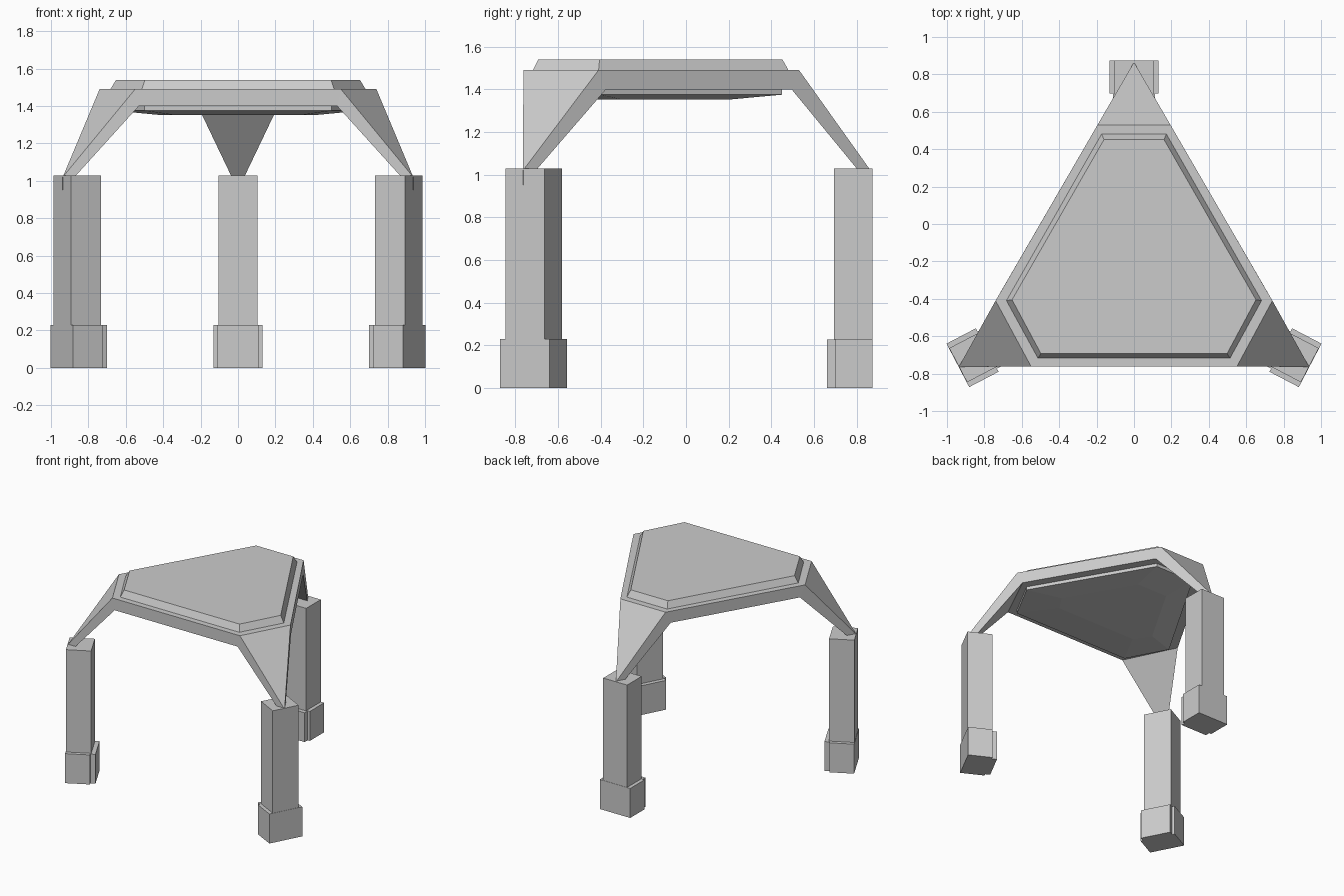
import bpy, bmesh, math
from mathutils import Matrix, Vector

if "Cube" in bpy.data.objects:
    bpy.data.objects.remove(bpy.data.objects["Cube"])


def make_object(name, bm):
    bmesh.ops.recalc_face_normals(bm, faces=bm.faces)
    mesh = bpy.data.meshes.new(name)
    bm.to_mesh(mesh)
    bm.free()
    obj = bpy.data.objects.new(name, mesh)
    bpy.context.collection.objects.link(obj)
    return obj


def mirrored(rear, side, front):
    """Truncated triangle outline, counter-clockwise, symmetric in x."""
    (a, b), (c, d), (e, f) = rear, side, front
    return [(a, b), (-a, b), (-c, d), (-e, f), (e, f), (c, d)]


def loft(name, rings):
    """Closed solid through (outline, z) rings."""
    bm = bmesh.new()
    levels = [[bm.verts.new((x, y, z)) for x, y in pts] for pts, z in rings]
    for lo, hi in zip(levels, levels[1:]):
        for i in range(6):
            j = (i + 1) % 6
            bm.faces.new((lo[i], lo[j], hi[j], hi[i]))
    bm.faces.new(levels[0])
    bm.faces.new(levels[-1])
    return make_object(name, bm)


# Frame: truncated triangle whose three corners fold down to points
bm = bmesh.new()
top = [bm.verts.new((x, y, 1.49)) for x, y in
       mirrored((0.195, 0.53), (0.74, -0.41), (0.55, -0.762))]
low = [bm.verts.new((x, y, 1.40)) for x, y in
       mirrored((0.215, 0.495), (0.72, -0.375), (0.53, -0.762))]
bm.faces.new(top)
bm.faces.new(low)
for i, (x, y) in zip((0, 2, 4), ((0, 0.865), (-0.937, -0.764), (0.937, -0.764))):
    tip, tip_low = bm.verts.new((x, y, 1.02)), bm.verts.new((x, y, 0.95))
    a, b, c = i, i + 1, (i + 2) % 6
    bm.faces.new((top[a], top[b], tip))
    bm.faces.new((low[a], low[b], tip_low))
    for k in (a, b):
        bm.faces.new((top[k], tip, tip_low, low[k]))
    bm.faces.new((top[b], top[c], low[c], low[b]))
make_object("folded_frame", bm)

# Raised top panel with sloped rim
base = mirrored((0.175, 0.483), (0.685, -0.41), (0.515, -0.72))
crown = mirrored((0.16, 0.452), (0.652, -0.405), (0.498, -0.692))
loft("top_panel", [(base, 1.485), (crown, 1.54)])

# Shallow underside panel
inner = mirrored((0.165, 0.45), (0.66, -0.40), (0.50, -0.70))
belly = mirrored((0.13, 0.20), (0.42, -0.30), (0.34, -0.42))
loft("underside_panel", [(belly, 1.352), (inner, 1.375), (inner, 1.41)])


# Legs: local y points outward, with the outer face at y = 0
def box(name, half_w, y0, y1, z0, z1, place):
    bm = bmesh.new()
    bmesh.ops.create_cube(bm, size=1)
    bmesh.ops.scale(bm, vec=(2 * half_w, y1 - y0, z1 - z0), verts=bm.verts)
    bmesh.ops.translate(bm, vec=(0, (y0 + y1) / 2, (z0 + z1) / 2), verts=bm.verts)
    bm.transform(place)
    make_object(name, bm)


for name, x, y, deg in (("rear", 0, 0.873, 0), ("right", 0.94, -0.755, -117.6),
                        ("left", -0.94, -0.755, 117.6)):
    place = Matrix.Translation((x, y, 0)) @ Matrix.Rotation(math.radians(deg), 4, 'Z')
    box(name + "_leg", 0.103, -0.18, 0, 0.2, 1.028, place)
    box(name + "_foot", 0.131, -0.175, 0.002, 0, 0.23, place)
    box(name + "_foot_pad", 0.112, -0.212, -0.17, 0, 0.228, place)
